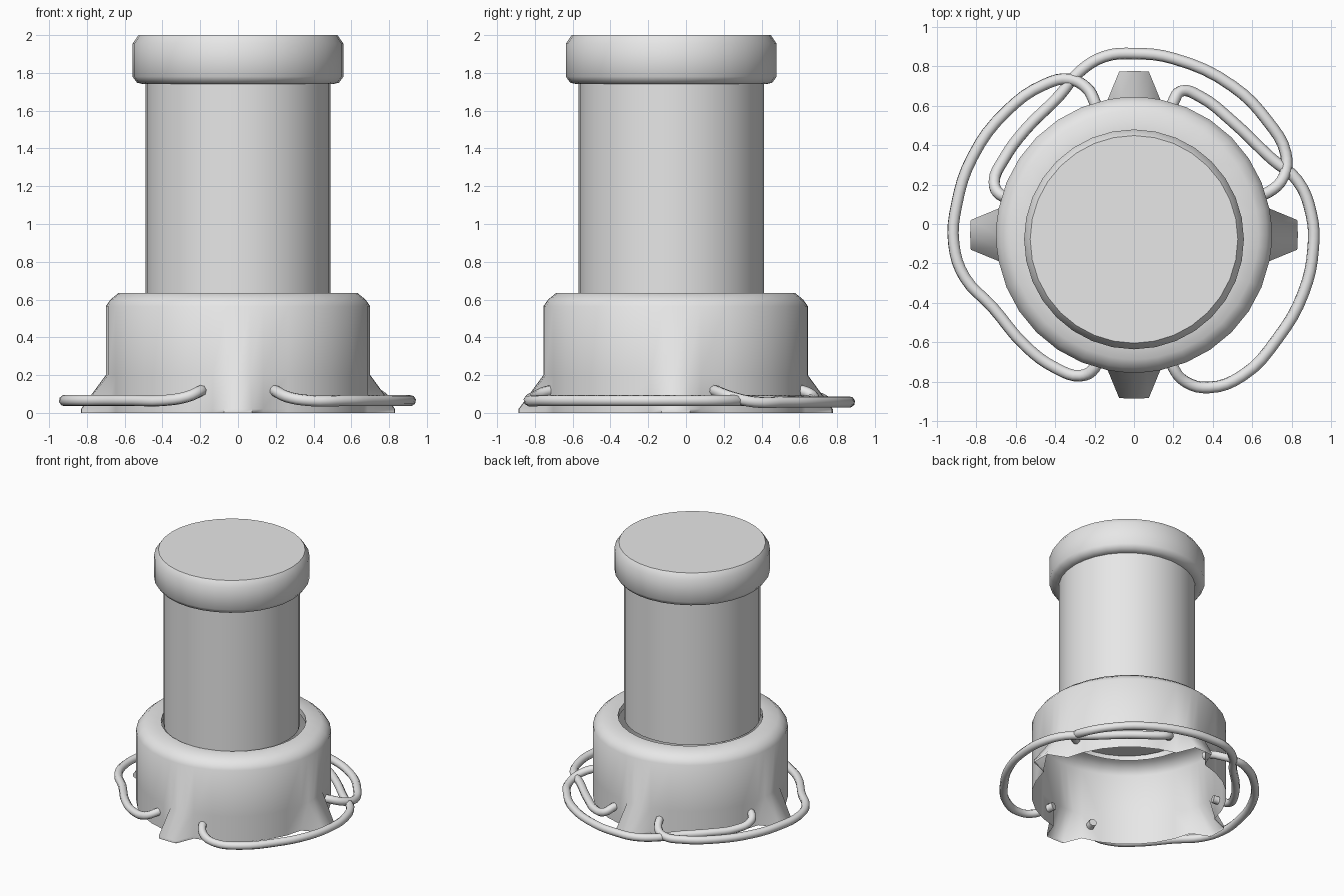
import bpy
import bmesh
from math import cos, sin, pi, radians

default = bpy.data.objects.get("Cube")
if default:
    bpy.data.objects.remove(default, do_unlink=True)

grey = bpy.data.materials.new("plain grey")
grey.use_nodes = True
colour = (0.8, 0.8, 0.8, 1)
grey.diffuse_color = colour
grey.node_tree.nodes["Principled BSDF"].inputs["Base Color"].default_value = colour

BASE_Y = -0.055
COLUMN_Y = -0.078


def smooth(obj, degrees):
    bpy.ops.object.select_all(action="DESELECT")
    obj.select_set(True)
    bpy.context.view_layer.objects.active = obj
    bpy.ops.object.shade_smooth_by_angle(angle=radians(degrees))


def lathe(name, profile, angles, centre_y, close_ends, sharp, reshape=None):
    """Revolve (radius, height) points; reshape may change the radius by angle."""
    bm = bmesh.new()
    rings = []
    for radius, z in profile:
        ring = []
        for a in angles:
            r = reshape(radius, z, a) if reshape else radius
            ring.append(bm.verts.new((r * cos(a), r * sin(a), z)))
        rings.append(ring)
    count = len(angles)
    for low, high in zip(rings, rings[1:]):
        for i in range(count):
            j = (i + 1) % count
            bm.faces.new((low[i], low[j], high[j], high[i]))
    if close_ends:
        bm.faces.new(rings[0][::-1])
        bm.faces.new(rings[-1])
    mesh = bpy.data.meshes.new(name)
    bm.to_mesh(mesh)
    bm.free()
    mesh.materials.append(grey)
    obj = bpy.data.objects.new(name, mesh)
    obj.location.y = centre_y
    bpy.context.collection.objects.link(obj)
    smooth(obj, sharp)
    return obj


# Column and cap
round_angles = [2 * pi * i / 32 for i in range(32)]
lathe("column", [(0.49, 0.62), (0.49, 1.76)], round_angles, COLUMN_Y, True, 45)
lathe("cap", [(0.5, 1.74), (0.535, 1.748), (0.558, 1.78), (0.558, 1.955), (0.527, 2)],
      round_angles, COLUMN_Y, True, 50)

# Hollow base whose lower edge is pulled out into four feet
foot_offsets = [-11, -5.2, 0, 5.2, 11, 22.3, 33.6, 45, 56.4, 67.7]
base_angles = [radians(90 * q + d) for q in range(4) for d in foot_offsets]


def pull_feet(radius, z, angle):
    offset = (angle + pi / 4) % (pi / 2) - pi / 4
    is_foot = z < 0.1 and abs(offset) < radians(8)
    return 0.832 if is_foot else radius


lathe("base", [(0.7, 0), (0.7, 0.02), (0.7, 0.2), (0.7, 0.565), (0.675, 0.6),
               (0.632, 0.635), (0.52, 0.635), (0.52, 0.59)],
      base_angles, BASE_Y, False, 60, pull_feet)


# Hoses looping between the feet
def hose(name, path, low):
    heights = [0.12, 0.115, 0.085]
    first, last = path[0], path[-1]
    inward = [(x * 0.92, (y - BASE_Y) * 0.92 + BASE_Y) for x, y in (first, last)]
    path = [inward[0], *path, inward[1]]
    curve = bpy.data.curves.new(name, "CURVE")
    curve.dimensions = "3D"
    curve.bevel_depth = 0.03
    curve.bevel_resolution = 2
    curve.resolution_u = 4
    curve.use_fill_caps = True
    spline = curve.splines.new("BEZIER")
    spline.bezier_points.add(len(path) - 1)
    for i, (x, y) in enumerate(path):
        step = min(i, len(path) - 1 - i)
        point = spline.bezier_points[i]
        point.co = (x, y, heights[step] if step < len(heights) else low)
        point.handle_left_type = point.handle_right_type = "AUTO"
    curve.materials.append(grey)
    obj = bpy.data.objects.new(name, curve)
    bpy.context.collection.objects.link(obj)
    bpy.ops.object.select_all(action="DESELECT")
    obj.select_set(True)
    bpy.context.view_layer.objects.active = obj
    bpy.ops.object.convert(target="MESH")
    smooth(bpy.context.view_layer.objects.active, 60)


hose("back_hose", [
    (-0.68, 0.15), (-0.71, 0.21), (-0.66, 0.33), (-0.55, 0.48), (-0.38, 0.65),
    (-0.28, 0.77), (-0.15, 0.85), (0, 0.865), (0.2, 0.84), (0.5, 0.7),
    (0.68, 0.52), (0.77, 0.36), (0.76, 0.24), (0.68, 0.16)], 0.058)
hose("right_hose", [
    (-0.2, 0.62), (-0.24, 0.69), (-0.33, 0.735), (-0.45, 0.71), (-0.65, 0.57),
    (-0.82, 0.34), (-0.9, 0.1), (-0.915, -0.1), (-0.86, -0.27), (-0.72, -0.42),
    (-0.55, -0.62), (-0.4, -0.73), (-0.27, -0.77), (-0.2, -0.73)], 0.065)
hose("left_hose", [
    (0.2, 0.62), (0.24, 0.675), (0.33, 0.65), (0.5, 0.52), (0.7, 0.33),
    (0.83, 0.22), (0.9, 0.05), (0.91, -0.12), (0.86, -0.35), (0.73, -0.58),
    (0.55, -0.77), (0.38, -0.83), (0.26, -0.8), (0.2, -0.73)], 0.065)
